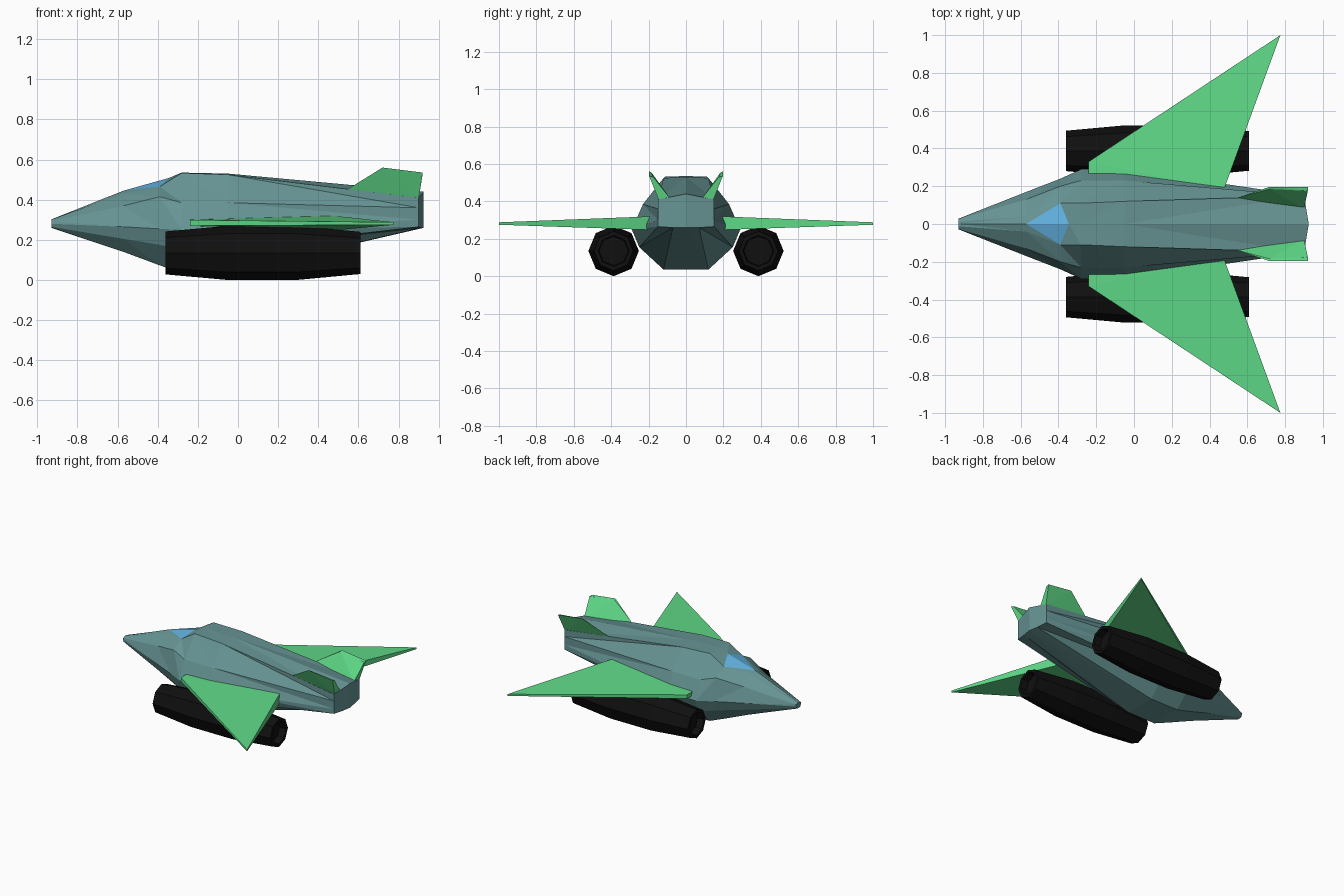
import bpy, bmesh, math

if "Cube" in bpy.data.objects:
    bpy.data.objects.remove(bpy.data.objects["Cube"])


def material(name, rgb):
    m = bpy.data.materials.new(name)
    m.diffuse_color = (*rgb, 1)
    m.use_nodes = True
    m.node_tree.nodes["Principled BSDF"].inputs["Base Color"].default_value = m.diffuse_color
    return m


TEAL = material("hull_teal", (0.135, 0.295, 0.295))
GREEN = material("wing_green", (0.115, 0.70, 0.245))
BLUE = material("glass_blue", (0.117, 0.43, 0.73))
BLACK = material("engine_black", (0.005, 0.005, 0.005))


def finish(name, bm, *mats):
    bmesh.ops.remove_doubles(bm, verts=bm.verts, dist=0.0005)
    bmesh.ops.recalc_face_normals(bm, faces=bm.faces)
    me = bpy.data.meshes.new(name)
    bm.to_mesh(me)
    bm.free()
    for m in mats:
        me.materials.append(m)
    ob = bpy.data.objects.new(name, me)
    bpy.context.collection.objects.link(ob)
    return ob


def hull(name, points, mat):
    bm = bmesh.new()
    for p in points:
        bm.verts.new(p)
    bmesh.ops.convex_hull(bm, input=bm.verts)
    bmesh.ops.dissolve_limit(bm, angle_limit=0.02, verts=bm.verts, edges=bm.edges)
    return finish(name, bm, mat)


# Fuselage: half cross-sections (y, z) from top centre to bottom centre
SECTIONS = [
    (-0.93, [(0, .302), (.012, .302), (.026, .293), (.028, .28), (.022, .265), (.012, .26), (0, .26)]),
    (-0.57, [(0, .445), (.04, .43), (.13, .37), (.17, .265), (.145, .205), (.07, .14), (0, .14)]),
    (-0.39, [(0, .508), (.11, .465), (.2, .415), (.24, .255), (.207, .175), (.1, .073), (0, .073)]),
    (-0.28, [(0, .535), (.11, .533), (.23, .385), (.29, .25), (.25, .155), (.12, .035), (0, .035)]),
    (-0.05, [(0, .53), (.12, .525), (.23, .385), (.29, .25), (.25, .155), (.12, .035), (0, .035)]),
    (0.925, [(0, .44), (.15, .41), (.15, .36), (.15, .30), (.15, .265), (.07, .26), (0, .26)]),
]
bm = bmesh.new()
for s in (1, -1):
    rings = []
    for i, (x, pts) in enumerate(SECTIONS):
        ring = []
        for j, (y, z) in enumerate(pts):
            dx = 0.045 if (i, j) == (2, 0) else 0      # rear point of the windshield
            if i == 5:
                dx = -y / 6                            # folded tail plate
            ring.append(bm.verts.new((x + dx, s * y, z)))
        rings.append(ring)
    for i in range(len(rings) - 1):
        a, b = rings[i], rings[i + 1]
        for j in range(6):
            bm.faces.new((a[j], a[j + 1], b[j + 1]))
            f = bm.faces.new((a[j], b[j + 1], b[j]))
            f.material_index = 1 if (i, j) == (1, 0) else 0   # windshield
    bm.faces.new(rings[0])
    bm.faces.new(rings[-1])
finish("fuselage", bm, TEAL, BLUE)

for s, side in ((1, "left"), (-1, "right")):
    # Swept wing tapering to a point
    plan = [(-.24, .18, .268, .302), (-.24, .33, .27, .299),
            (.775, 1.0, .275, .288), (.475, .18, .247, .32)]
    hull(side + "_wing", [(x, s * y, z) for x, y, lo, hi in plan for z in (lo, hi)], GREEN)

    # Canted tail fin
    fin = [(.55, .14, .455), (.56, .13, .43), (.72, .197, .56), (.72, .185, .555),
           (.92, .197, .535), (.92, .175, .53), (.9, .145, .405), (.9, .08, .41)]
    hull(side + "_tail_fin", [(x, s * y, z) for x, y, z in fin], GREEN)

    # Eight-sided engine pod with recessed ends
    profile = [(-.31, 0), (-.31, .08), (-.36, .085), (-.36, .107), (-.05, .135),
               (.29, .135), (.61, .105), (.61, .083), (.56, .078), (.56, 0)]
    bm = bmesh.new()
    rings = [[bm.verts.new((x, s * .387 + r * math.cos(k * math.pi / 4),
                            .135 + r * math.sin(k * math.pi / 4))) for k in range(8)]
             for x, r in profile[1:-1]]
    for a, b in zip(rings, rings[1:]):
        for k in range(8):
            n = (k + 1) % 8
            bm.faces.new((a[k], a[n], b[n], b[k]))
    bm.faces.new(rings[0])
    bm.faces.new(rings[-1])
    finish(side + "_engine", bm, BLACK)
